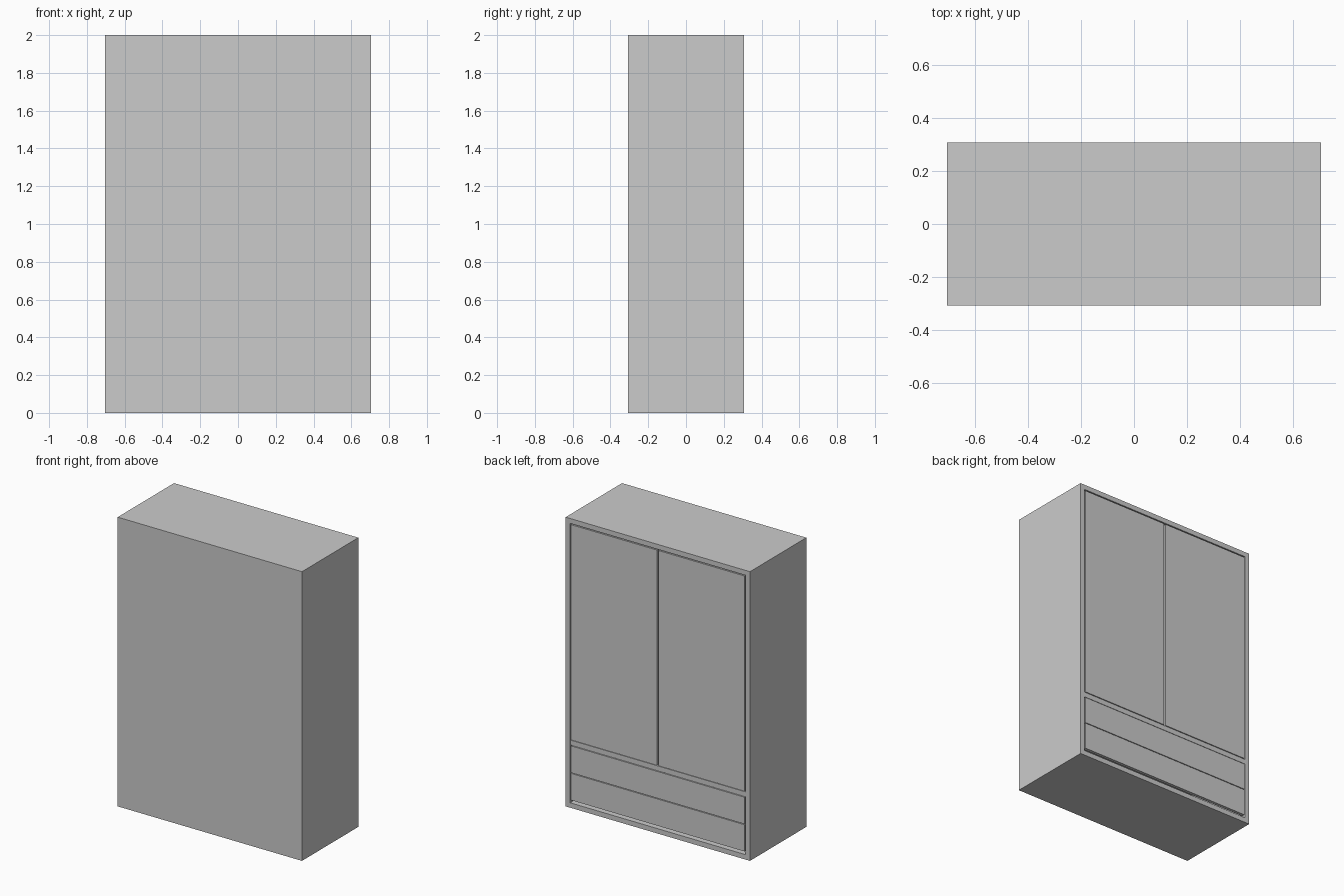
import bpy, bmesh

if "Cube" in bpy.data.objects:
    bpy.data.objects.remove(bpy.data.objects["Cube"])

W, D, H = 0.705, 0.308, 2.0   # half width, half depth, height
T = 0.034                     # board thickness
GAP = 0.007                   # clearance around doors and drawers
PANEL = 0.022                 # door and drawer front thickness


def box(name, x0, x1, y0, y1, z0, z1):
    bm = bmesh.new()
    bmesh.ops.create_cube(bm, size=1)
    for v in bm.verts:
        v.co = (x1 if v.co.x > 0 else x0,
                y1 if v.co.y > 0 else y0,
                z1 if v.co.z > 0 else z0)
    return finish(name, bm)


def finish(name, bm):
    bmesh.ops.recalc_face_normals(bm, faces=bm.faces)
    mesh = bpy.data.meshes.new(name)
    bm.to_mesh(mesh)
    bm.free()
    obj = bpy.data.objects.new(name, mesh)
    bpy.context.collection.objects.link(obj)
    return obj


# Carcass: one box hollowed out from its +y side, leaving a closed back panel
bm = bmesh.new()
bmesh.ops.create_cube(bm, size=1)
for v in bm.verts:
    v.co = (v.co.x * 2 * W, v.co.y * 2 * D, (v.co.z + 0.5) * H)
bm.normal_update()
opening = max(bm.faces, key=lambda f: f.calc_center_median().y)
bmesh.ops.inset_region(bm, faces=[opening], thickness=T, use_even_offset=True)
pushed = bmesh.ops.extrude_face_region(bm, geom=[opening])
for v in [g for g in pushed["geom"] if isinstance(g, bmesh.types.BMVert)]:
    v.co.y = -D + 0.02
if opening.is_valid:
    bmesh.ops.delete(bm, geom=[opening], context="FACES")
finish("carcass", bm)

# Fixed shelf between the doors and the drawers
SHELF_Z0, SHELF_Z1 = 0.433, 0.467
box("shelf", -W + T, W - T, -D + 0.02, D - 0.002, SHELF_Z0, SHELF_Z1)

# Pair of doors
inner = W - T - GAP
for side, x0, x1 in (("left", -inner, -GAP), ("right", GAP, inner)):
    box(side + "_door", x0, x1, D - PANEL, D, SHELF_Z1 + 0.004, H - T - GAP)

# Two stacked drawer fronts, with a wider gap under the lower one
for name, z0, z1 in (("lower", 0.054, 0.239), ("upper", 0.244, 0.429)):
    box(name + "_drawer_front", -inner, inner, D - PANEL, D, z0, z1)
